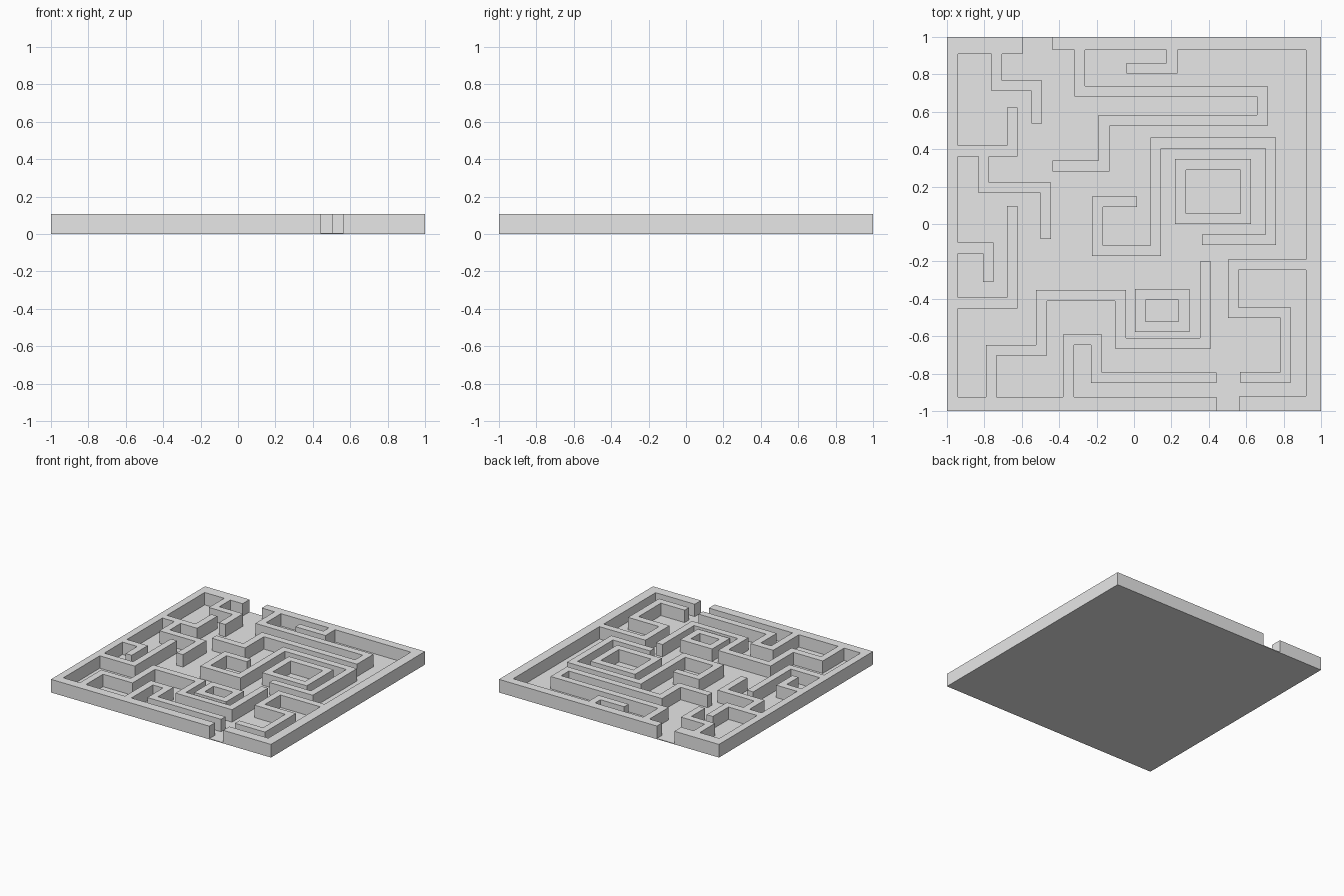
import bpy, bmesh

if "Cube" in bpy.data.objects:
    bpy.data.objects.remove(bpy.data.objects["Cube"])

HALF = 0.0285      # half the wall thickness
FLOOR = 0.006      # floor plate thickness
TOP = 0.108        # top of the walls

grey = bpy.data.materials.new("plain_grey")
grey.diffuse_color = (0.8, 0.8, 0.8, 1)
grey.use_nodes = True
grey.node_tree.nodes["Principled BSDF"].inputs["Base Color"].default_value = grey.diffuse_color


def finish(name, bm):
    bmesh.ops.recalc_face_normals(bm, faces=bm.faces)
    mesh = bpy.data.meshes.new(name)
    bm.to_mesh(mesh)
    bm.free()
    mesh.materials.append(grey)
    obj = bpy.data.objects.new(name, mesh)
    bpy.context.collection.objects.link(obj)


def stroke(first_axis, x, y, *stops):
    """Wall footprints along a centreline that turns a right angle at each stop."""
    rects, pos, axis = [], [x, y], "xy".index(first_axis)
    for stop in stops:
        old = pos[:]
        pos[axis] = stop
        rects.append((min(old[0], pos[0]) - HALF, min(old[1], pos[1]) - HALF,
                      max(old[0], pos[0]) + HALF, max(old[1], pos[1]) + HALF))
        axis = 1 - axis
    return rects


def build_walls(name, rects):
    """Merge all footprints into one clean outline, then extrude it upward."""
    xs = sorted({round(v, 3) for r in rects for v in (r[0], r[2])})
    ys = sorted({round(v, 3) for r in rects for v in (r[1], r[3])})
    bm = bmesh.new()
    verts = {}

    def vert(i, j):
        if (i, j) not in verts:
            verts[i, j] = bm.verts.new((xs[i], ys[j], FLOOR))
        return verts[i, j]

    for i in range(len(xs) - 1):
        for j in range(len(ys) - 1):
            cx, cy = (xs[i] + xs[i + 1]) / 2, (ys[j] + ys[j + 1]) / 2
            if any(a < cx < c and b < cy < d for a, b, c, d in rects):
                bm.faces.new((vert(i, j), vert(i + 1, j), vert(i + 1, j + 1), vert(i, j + 1)))
    grown = bmesh.ops.extrude_face_region(bm, geom=bm.faces[:], use_keep_orig=True)
    top = [g for g in grown["geom"] if isinstance(g, bmesh.types.BMVert)]
    bmesh.ops.translate(bm, verts=top, vec=(0, 0, TOP - FLOOR))
    bmesh.ops.recalc_face_normals(bm, faces=bm.faces)
    bmesh.ops.dissolve_limit(bm, angle_limit=0.01, verts=bm.verts, edges=bm.edges)
    finish(name, bm)


# Floor plate
bm = bmesh.new()
bmesh.ops.create_cube(bm, size=1)
bmesh.ops.scale(bm, vec=(2, 2, FLOOR), verts=bm.verts)
bmesh.ops.translate(bm, vec=(0, 0, FLOOR / 2), verts=bm.verts)
finish("floor_plate", bm)

# Outer border with one opening at the front and one at the back
rects = [(-1, -1, -0.94, 1), (0.92, -1, 1, 1),
         (-1, -1, 0.44, -0.925), (0.565, -1, 1, -0.92),
         (-1, 0.91, -0.595, 1), (-0.435, 0.93, 1, 1)]

# Walls branching from the left border and back left corner
rects += stroke("y", -0.735, 0.95, 0.74, -0.52, 0.565)
rects += stroke("x", -0.97, 0.39, -0.652, 0.595)
rects += stroke("y", -0.802, 0.39, 0.193, -0.473, -0.052)
rects += stroke("x", -0.97, -0.128, -0.778, -0.28)
rects += stroke("x", -0.97, -0.423, -0.65, 0.067)

# Walls branching from the front border
rects += stroke("y", -0.762, -0.96, -0.675, -0.495, -0.382, -0.073, -0.638, 0.383, -0.228)
rects += stroke("y", -0.35, -0.96, -0.618, -0.2, -0.823, 0.413)

# Walls branching from the back and right borders
rects += stroke("y", -0.29, 0.96, 0.71, 0.685, 0.553, -0.16, 0.31, -0.407)
rects += stroke("y", 0.203, 0.96, 0.833, -0.012)
rects += stroke("x", 0.96, -0.218, 0.53, -0.475, 0.81, -0.82, 0.594)

# Free-standing spiral and the two closed rings
rects += stroke("x", 0.393, -0.083, 0.73, 0.433, 0.115, -0.143, -0.195, 0.12, -0.013)
rects += stroke("x", 0.248, 0.028, 0.598, 0.318, 0.248, 0.028)
rects += stroke("x", 0.034, -0.548, 0.267, -0.377, 0.034, -0.548)

build_walls("maze_walls", rects)
